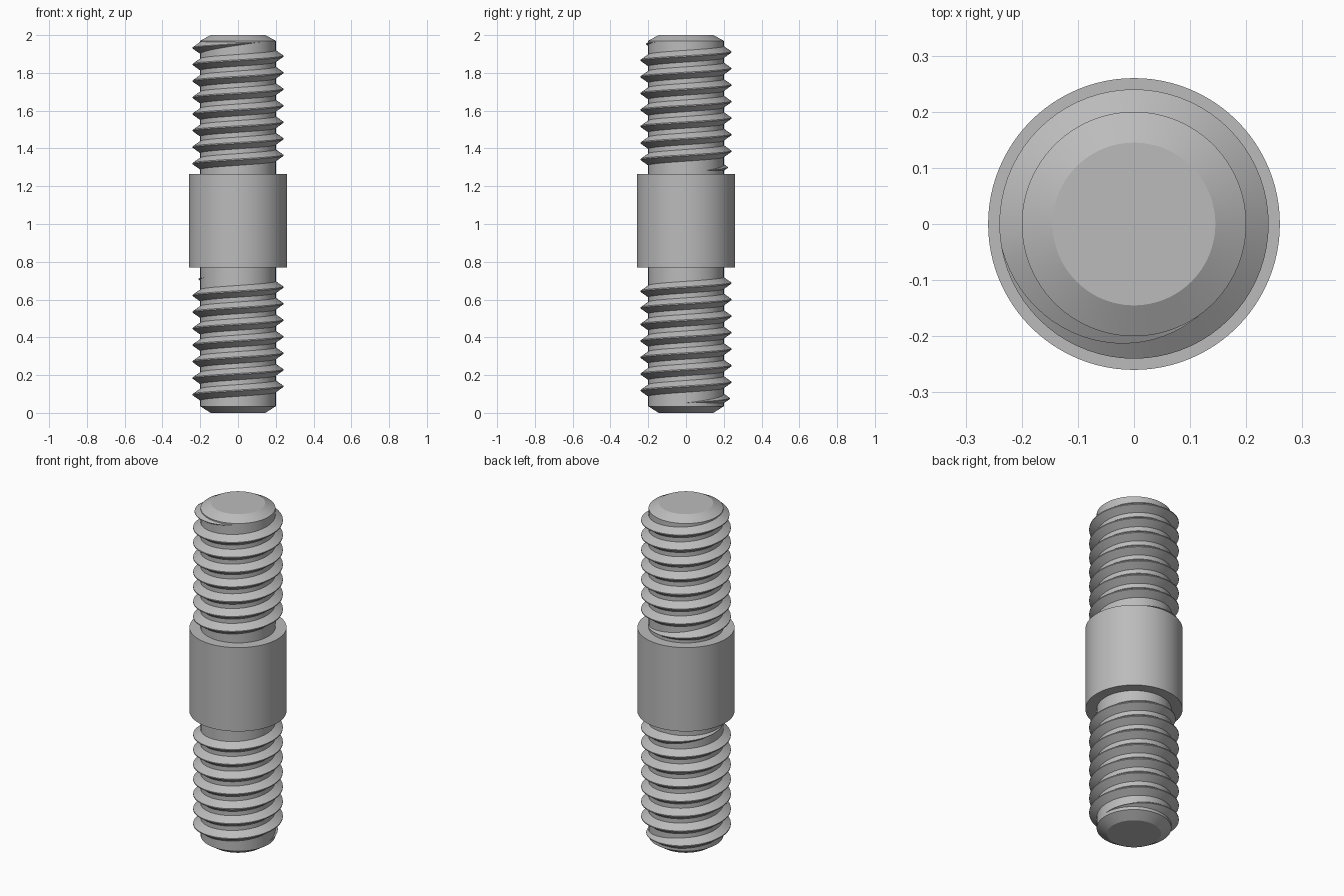
import bpy, bmesh, math

if "Cube" in bpy.data.objects:
    bpy.data.objects.remove(bpy.data.objects["Cube"])

SEGMENTS = 96
ROOT, CREST, COLLAR = 0.2, 0.24, 0.26
PITCH = 0.0875

steel = bpy.data.materials.new("grey steel")
steel.use_nodes = True
grey = (0.5, 0.5, 0.5, 1)
steel.diffuse_color = grey
steel.node_tree.nodes["Principled BSDF"].inputs["Base Color"].default_value = grey


def finish(name, bm):
    bmesh.ops.recalc_face_normals(bm, faces=bm.faces)
    mesh = bpy.data.meshes.new(name)
    bm.to_mesh(mesh)
    bm.free()
    mesh.materials.append(steel)
    obj = bpy.data.objects.new(name, mesh)
    bpy.context.collection.objects.link(obj)
    bpy.ops.object.select_all(action="DESELECT")
    obj.select_set(True)
    bpy.context.view_layer.objects.active = obj
    bpy.ops.object.shade_smooth_by_angle(angle=math.radians(25))
    return obj


def bridge(bm, rings, closed):
    """Skin neighbouring rings of vertices and cap both ends."""
    count = len(rings[0])
    for a, b in zip(rings, rings[1:]):
        for i in range(count if closed else count - 1):
            j = (i + 1) % count
            bm.faces.new((a[i], a[j], b[j], b[i]))
    bm.faces.new(rings[0])
    bm.faces.new(rings[-1])


def turned(name, profile):
    """Solid of revolution from (radius, height) points."""
    bm = bmesh.new()
    rings = []
    for r, z in profile:
        angles = [math.tau * i / SEGMENTS for i in range(SEGMENTS)]
        rings.append([bm.verts.new((r * math.cos(a), r * math.sin(a), z)) for a in angles])
    bridge(bm, rings, True)
    return finish(name, bm)


def thread(name, z_at_zero, start, end, fade):
    """Right-handed V ridge; start, end and fade are in degrees."""
    bm = bmesh.new()
    steps = int((end - start) / 5)
    rings = []
    for k in range(steps + 1):
        deg = start + (end - start) * k / steps
        size = max(0.02, min(1, (deg - start) / fade, (end - deg) / fade))
        a = math.radians(deg)
        z = z_at_zero + PITCH * deg / 360
        half = 0.034 * size
        tip = ROOT + (CREST - ROOT) * size
        section = ((ROOT - 0.004, -half), (tip, -0.003 * size),
                   (tip, 0.003 * size), (ROOT - 0.004, half))
        rings.append([bm.verts.new((r * math.cos(a), r * math.sin(a), z + h)) for r, h in section])
    bridge(bm, rings, True)
    return finish(name, bm)


# Chamfered rod
turned("core_rod", [(0.145, 0), (ROOT, 0.035), (ROOT, 1.97), (0.145, 2)])

# Plain middle collar
turned("middle_collar", [(COLLAR, 0.77), (COLLAR, 1.265)])

# Threads on both ends, fading out at each end
thread("lower_thread", 0.053, 0, 7 * 360 + 205, 115)
thread("upper_thread", 1.276, 30, 7 * 360 + 305, 115)
